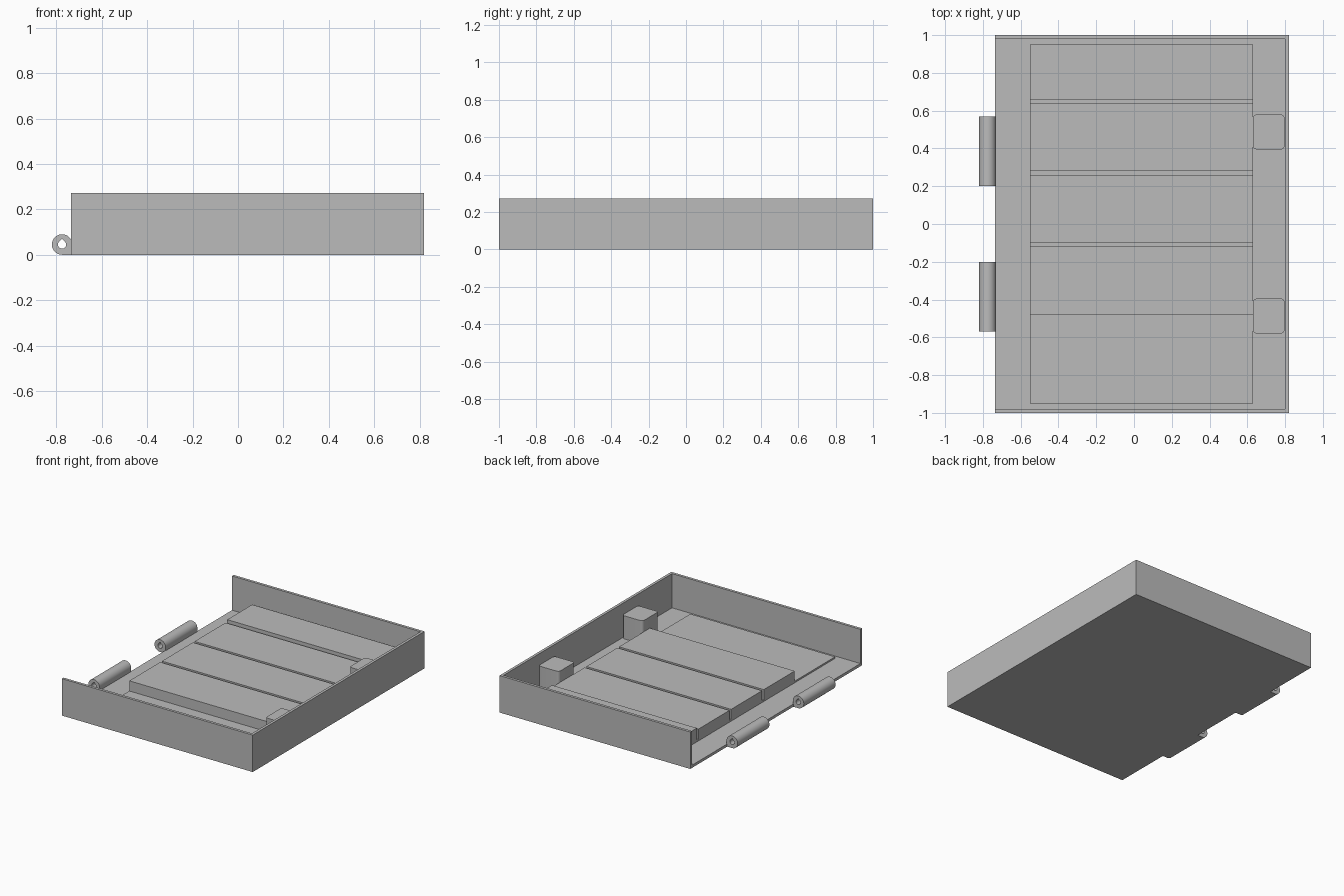
import bpy, bmesh, math

if "Cube" in bpy.data.objects:
    bpy.data.objects.remove(bpy.data.objects["Cube"])

grey = bpy.data.materials.new("plain grey")
grey.diffuse_color = (0.5, 0.5, 0.5, 1)
grey.use_nodes = True
grey.node_tree.nodes["Principled BSDF"].inputs["Base Color"].default_value = grey.diffuse_color


def finish(name, bm):
    bmesh.ops.recalc_face_normals(bm, faces=bm.faces)
    me = bpy.data.meshes.new(name)
    bm.to_mesh(me)
    bm.free()
    me.materials.append(grey)
    ob = bpy.data.objects.new(name, me)
    bpy.context.collection.objects.link(ob)
    return ob


def smooth(ob):
    bpy.ops.object.select_all(action='DESELECT')
    ob.select_set(True)
    bpy.context.view_layer.objects.active = ob
    bpy.ops.object.shade_smooth_by_angle(angle=math.radians(35))


def prism(name, outline, z0, z1):
    """Vertical extrusion of a flat outline."""
    bm = bmesh.new()
    face = bm.faces.new([bm.verts.new((x, y, z0)) for x, y in outline])
    top = bmesh.ops.extrude_face_region(bm, geom=[face])["geom"]
    for v in top:
        if isinstance(v, bmesh.types.BMVert):
            v.co.z = z1
    return finish(name, bm)


def box(name, x0, x1, y0, y1, z0, z1):
    return prism(name, [(x0, y0), (x1, y0), (x1, y1), (x0, y1)], z0, z1)


def rounded(x0, x1, y0, y1, r, n=6):
    pts = []
    corners = [(x1 - r, y1 - r), (x0 + r, y1 - r), (x0 + r, y0 + r), (x1 - r, y0 + r)]
    for q, (cx, cy) in enumerate(corners):
        for i in range(n + 1):
            a = math.pi / 2 * (q + i / n)
            pts.append((cx + r * math.cos(a), cy + r * math.sin(a)))
    return pts


def hinge(name, y0, y1, cx=-0.775, r=0.045, n=48):
    """Barrel with a square foot on the tray side and a teardrop hole."""
    bm = bmesh.new()
    rings = []
    for y in (y0, y1):
        outer, inner = [], []
        for i in range(n):
            a = 2 * math.pi * i / n
            c, s = math.cos(a), math.sin(a)
            ro = r / max(abs(c), abs(s)) if c > 0 and s < 0 else r
            ri = 0.018
            if s > 0.707:
                ri = min(0.018 / math.cos(abs(a - math.pi / 2) - math.pi / 4), 0.026)
            outer.append(bm.verts.new((cx + ro * c, y, r + ro * s)))
            inner.append(bm.verts.new((cx + ri * c, y, r + ri * s)))
        rings.append((outer, inner))
    (o0, i0), (o1, i1) = rings
    for i in range(n):
        j = (i + 1) % n
        for a, b in ((o0, o1), (o1, i1), (i1, i0), (i0, o0)):
            bm.faces.new((a[i], a[j], b[j], b[i]))
    smooth(finish(name, bm))


# Tray: floor and three walls as one U-shaped shell, open on the hinge side
L, R, T, FLOOR, TOP = -0.735, 0.82, 0.02, 0.02, 0.272
box("tray_floor", L, R, -1, 1, 0, FLOOR)
prism("tray_walls", [(L, -1), (R, -1), (R, 1), (L, 1), (L, 1 - T), (R - T, 1 - T),
                     (R - T, -1 + T), (L, -1 + T)], 0, TOP)

# Thin base sheet with four raised panels
PX0, PX1 = -0.55, 0.63
box("base_sheet", PX0, PX1, -0.95, 0.95, FLOOR - 0.005, 0.032)
for k, (y0, y1, z) in enumerate([(0.66, 0.95, 0.122), (0.28, 0.64, 0.107),
                                 (-0.10, 0.26, 0.107), (-0.48, -0.12, 0.107)]):
    box(f"panel_{k + 1}", PX0, PX1, y0, y1, 0.025, z)

# Paired parts: latch blocks and hinge barrels
for side, sign in (("back", 1), ("front", -1)):
    ya, yb = sorted((sign * 0.395, sign * 0.58))
    smooth(prism(f"{side}_block", rounded(0.63, 0.797, ya, yb, 0.02), 0.015, 0.19))
    ya, yb = sorted((sign * 0.2, sign * 0.57))
    hinge(f"{side}_hinge", ya, yb)
